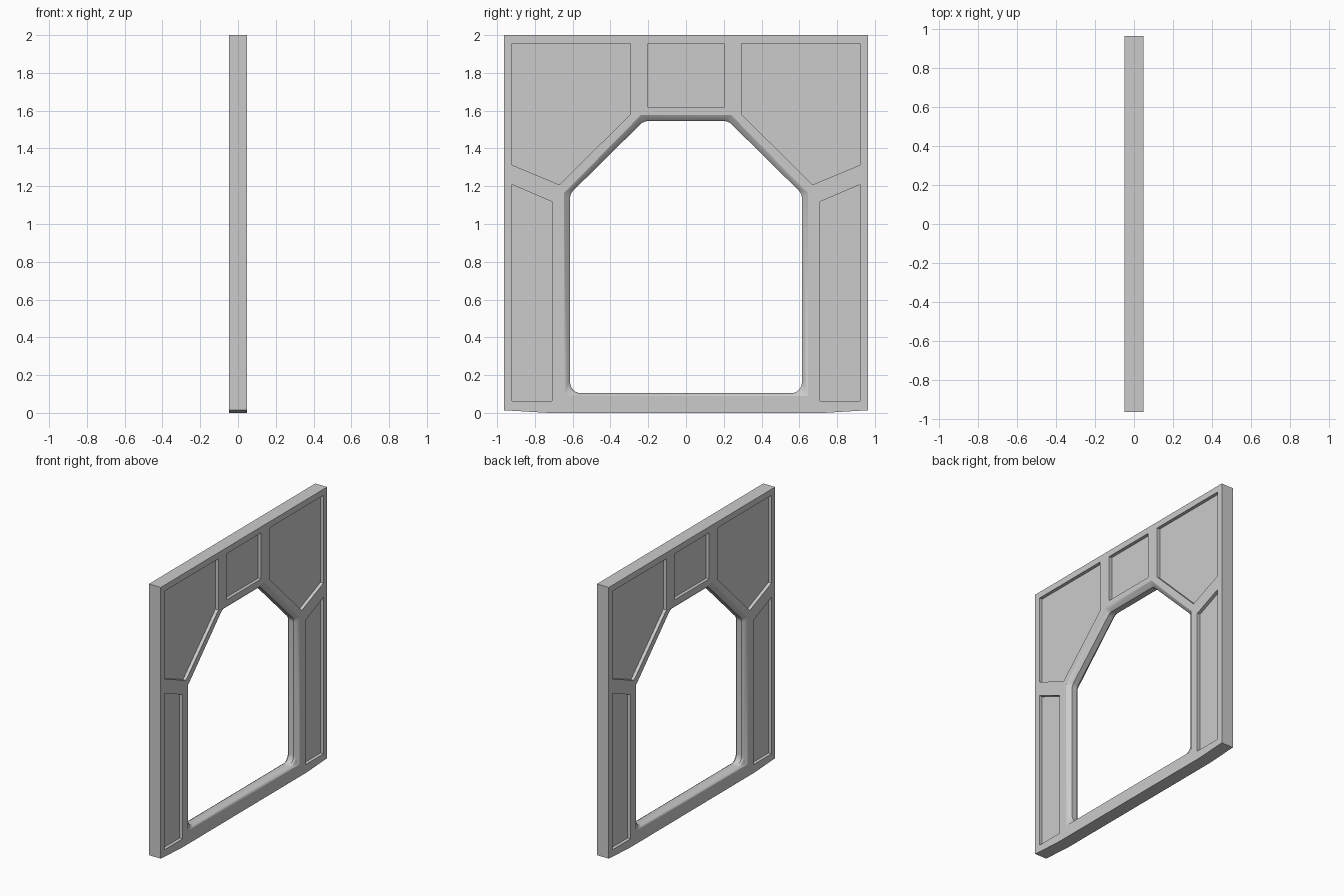
import bpy, bmesh, math
from mathutils import Vector

if "Cube" in bpy.data.objects:
    bpy.data.objects.remove(bpy.data.objects["Cube"])

T = 0.048       # half thickness
DEPTH = 0.024   # panel recess depth
SEG = 6         # segments per rounded corner


def mirrored(right):
    """Close a half outline (bottom to top) by mirroring it across y = 0."""
    return right + [(-y, z) for y, z in reversed(right)]


def rounded(points, radius):
    """Round every corner; SEG + 1 points per corner (repeats if radius is 0)."""
    out = []
    pts = [Vector(p) for p in points]
    for i, p in enumerate(pts):
        a = (pts[i - 1] - p).normalized()
        b = (pts[(i + 1) % len(pts)] - p).normalized()
        half = a.angle(b) / 2
        if radius == 0:
            out += [p.copy() for _ in range(SEG + 1)]
            continue
        centre = p + (a + b).normalized() * radius / math.sin(half)
        start = p + a * radius / math.tan(half) - centre
        end = p + b * radius / math.tan(half) - centre
        sweep = math.pi - 2 * half
        for k in range(SEG + 1):
            t = k / SEG
            out.append(centre + (start * math.sin((1 - t) * sweep)
                                 + end * math.sin(t * sweep)) / math.sin(sweep))
    return out


bm = bmesh.new()


def ring(points, x):
    """Vertices of a loop at depth x; repeated points share a vertex."""
    verts, last = [], None
    for p in points:
        if last is None or (Vector(p) - last).length > 1e-6:
            v = bm.verts.new((x, p[0], p[1]))
        verts.append(v)
        last = Vector(p)
    return verts


def bridge(a, b):
    for i in range(len(a)):
        quad = [a[i - 1], a[i], b[i], b[i - 1]]
        quad = list(dict.fromkeys(quad))
        if len(quad) > 2:
            bm.faces.new(quad)


def loop_edges(verts):
    u = list(dict.fromkeys(verts))
    return [bm.edges.get((u[i - 1], u[i])) or bm.edges.new((u[i - 1], u[i]))
            for i in range(len(u))]


rim = []

# Outer wall edge, with the slightly raised lower corners
outline = mirrored([(0.73, 0), (0.963, 0.014), (0.963, 2.0)])
front = ring(outline, T)
bridge(front, ring(outline, 0))
rim += loop_edges(front)

# Door opening: sharp on the face, stepping in to a rounded jamb
steps = [
    ([(0.645, 0.09), (0.645, 1.165), (0.238, 1.578)], 0, T),
    ([(0.625, 0.10), (0.625, 1.163), (0.229, 1.555)], 0.06, T - 0.015),
    ([(0.614, 0.104), (0.614, 1.160), (0.224, 1.545)], 0.06, T - 0.027),
    ([(0.614, 0.104), (0.614, 1.160), (0.224, 1.545)], 0.06, 0),
]
rings = [ring(rounded(mirrored(p), r), x) for p, r, x in steps]
for a, b in zip(rings, rings[1:]):
    bridge(a, b)
rim += loop_edges(rings[0])

# Recessed panels: header, upper corners and side posts
upper = [(0.295, 1.955), (0.295, 1.58), (0.67, 1.208), (0.92, 1.312), (0.92, 1.955)]
post = [(0.71, 0.062), (0.92, 0.062), (0.92, 1.208), (0.71, 1.118)]
panels = [mirrored([(0.20, 1.618), (0.20, 1.955)])]
for p in (upper, post):
    panels += [p, [(-y, z) for y, z in p]]
for p in panels:
    edge, floor = ring(p, T), ring(p, T - DEPTH)
    bridge(edge, floor)
    bm.faces.new(floor)
    rim += loop_edges(edge)

# Flat face between all the loops
bmesh.ops.triangle_fill(bm, use_beauty=True, use_dissolve=False, edges=rim)

# Mirror to the other side of the wall
geom = bm.verts[:] + bm.edges[:] + bm.faces[:]
copy = bmesh.ops.duplicate(bm, geom=geom)["geom"]
for v in copy:
    if isinstance(v, bmesh.types.BMVert):
        v.co.x = -v.co.x
bmesh.ops.remove_doubles(bm, verts=bm.verts[:], dist=1e-5)
bmesh.ops.recalc_face_normals(bm, faces=bm.faces[:])

mesh = bpy.data.meshes.new("doorway_wall")
bm.to_mesh(mesh)
bm.free()
wall = bpy.data.objects.new("doorway_wall", mesh)
bpy.context.collection.objects.link(wall)
bpy.context.view_layer.objects.active = wall
wall.select_set(True)
bpy.ops.object.shade_smooth_by_angle(angle=math.radians(25))
